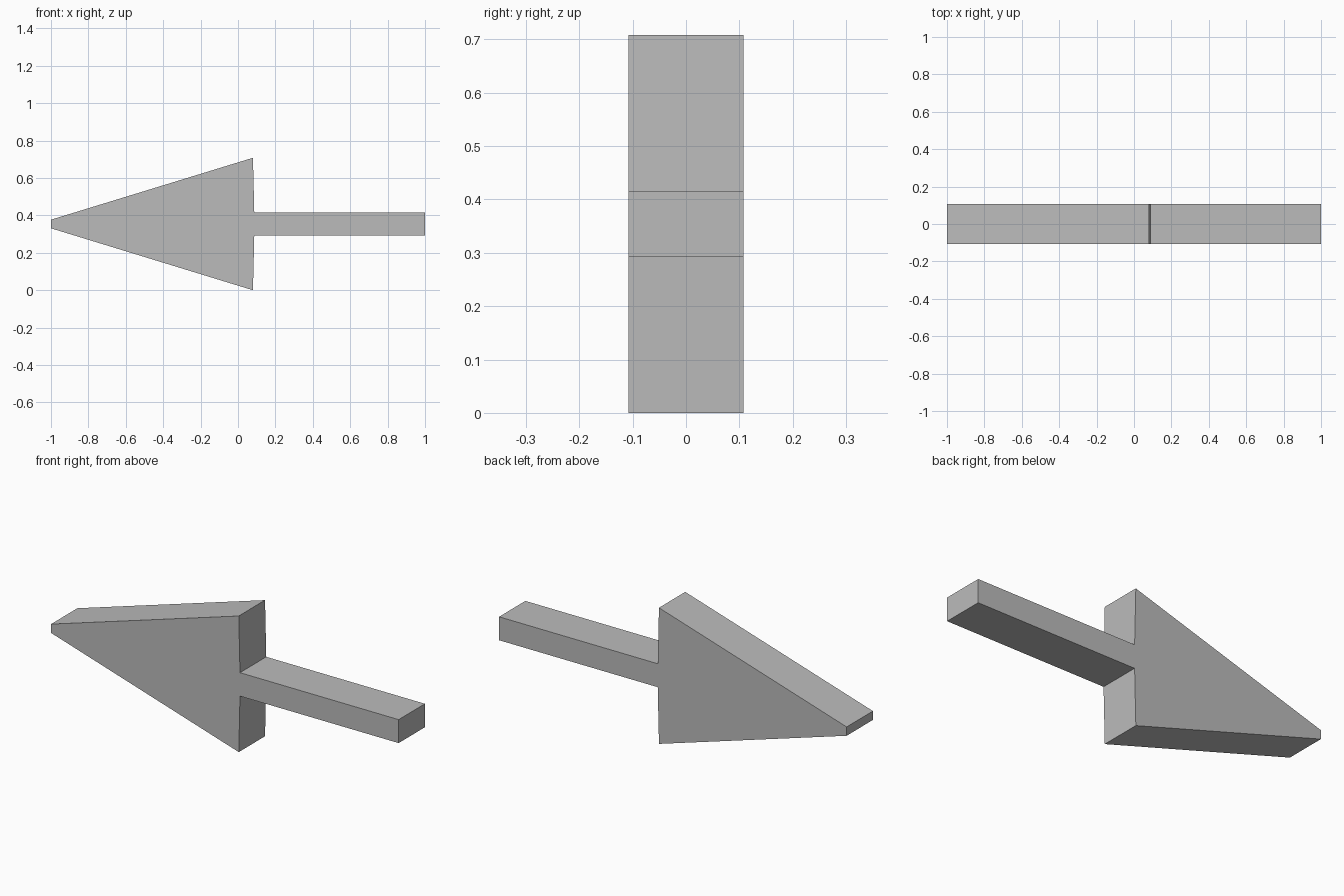
import bpy
import bmesh

if "Cube" in bpy.data.objects:
    bpy.data.objects.remove(bpy.data.objects["Cube"])

HALF_DEPTH = 0.108
MID_Z = 0.354

grey = bpy.data.materials.new("plain grey")
grey.diffuse_color = (0.5, 0.5, 0.5, 1.0)
grey.use_nodes = True
grey.node_tree.nodes["Principled BSDF"].inputs["Base Color"].default_value = grey.diffuse_color

# Upper half of the arrow outline: x and height above the centre line
upper = [(-1.0, 0.023), (0.08, 0.354), (0.087, 0.061), (1.0, 0.061)]
outline = [(x, MID_Z + h) for x, h in upper]
outline += [(x, MID_Z - h) for x, h in reversed(upper)]

# Arrow: flat outline extruded through its thickness
bm = bmesh.new()
face = bm.faces.new([bm.verts.new((x, -HALF_DEPTH, z)) for x, z in outline])
ext = bmesh.ops.extrude_face_region(bm, geom=[face], use_keep_orig=True)
moved = [v for v in ext["geom"] if isinstance(v, bmesh.types.BMVert)]
bmesh.ops.translate(bm, verts=moved, vec=(0, 2 * HALF_DEPTH, 0))
bmesh.ops.recalc_face_normals(bm, faces=bm.faces[:])

mesh = bpy.data.meshes.new("arrow")
bm.to_mesh(mesh)
bm.free()
mesh.materials.append(grey)
arrow = bpy.data.objects.new("arrow", mesh)
bpy.context.collection.objects.link(arrow)
